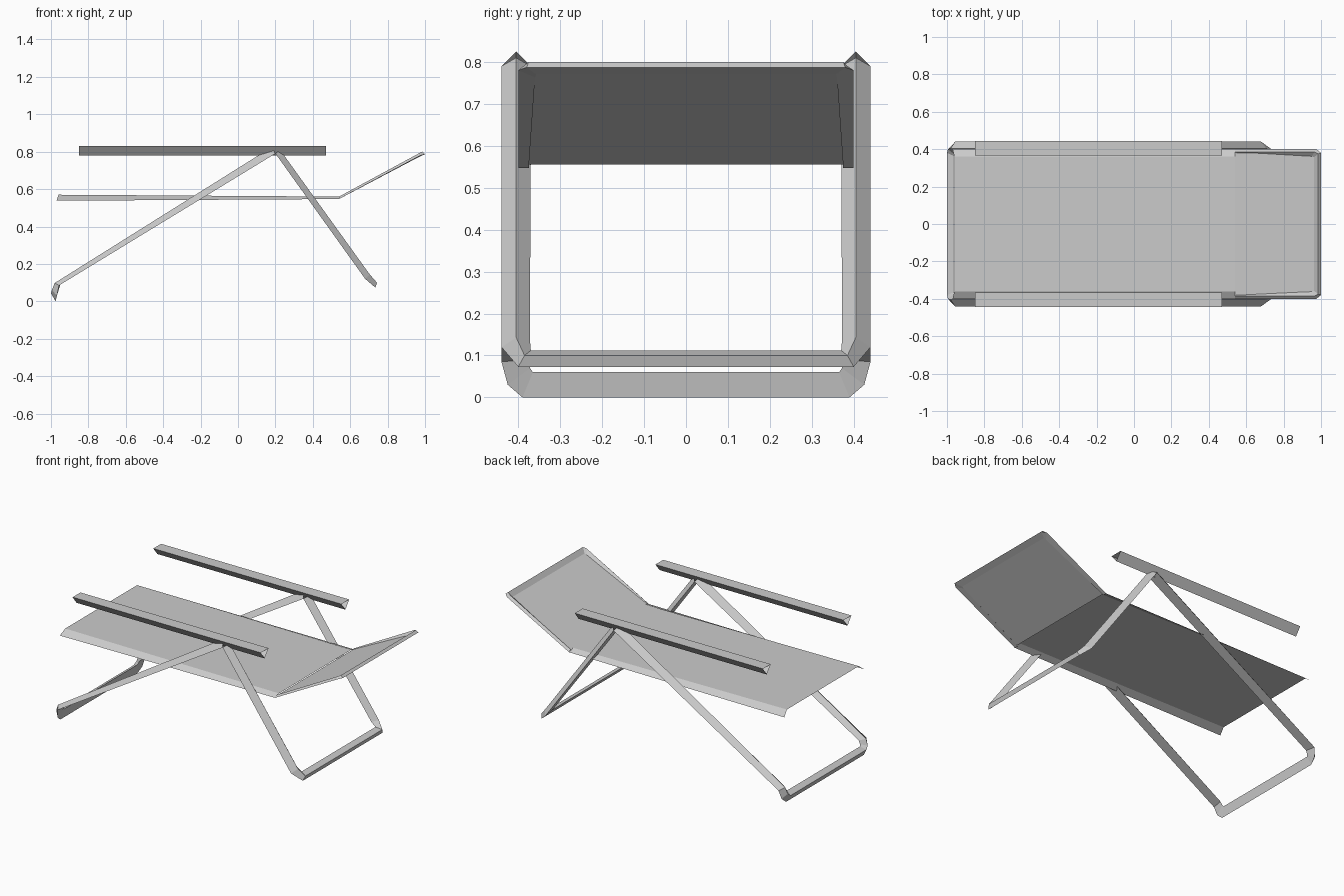
import bpy, bmesh


def loft(name, sections, closed=True):
    """Skin a list of cross-sections, leaving the ends open."""
    bm = bmesh.new()
    rings = [[bm.verts.new(p) for p in s] for s in sections]
    n = len(rings[0])
    for a, b in zip(rings, rings[1:]):
        for i in range(n if closed else n - 1):
            j = (i + 1) % n
            bm.faces.new((a[i], a[j], b[j], b[i]))
    bmesh.ops.recalc_face_normals(bm, faces=bm.faces)
    # open sheets should face upward
    if not closed and sum(f.normal.z for f in bm.faces) < 0:
        bmesh.ops.reverse_faces(bm, faces=bm.faces)
    me = bpy.data.meshes.new(name)
    bm.to_mesh(me)
    bm.free()
    ob = bpy.data.objects.new(name, me)
    bpy.context.collection.objects.link(ob)
    return ob


def u_frame(name, half):
    """U-shaped triangular tube: one side is given, the other mirrored in y."""
    other = [[(x, -y, z) for x, y, z in s] for s in reversed(half)]
    return loft(name, half + other)


# leg frames, each section is (outer, ridge, inner)
u_frame("long_leg_frame", [
    [(0.20, -0.44, 0.79), (0.18, -0.405, 0.825), (0.20, -0.37, 0.79)],
    [(-0.957, -0.44, 0.085), (-0.98, -0.405, 0.098), (-0.95, -0.375, 0.09)],
    [(-0.968, -0.425, 0.03), (-0.995, -0.40, 0.06), (-0.96, -0.372, 0.07)],
    [(-0.975, -0.39, 0.0), (-1.0, -0.38, 0.043), (-0.965, -0.365, 0.06)],
])
u_frame("short_leg_frame", [
    [(0.20, -0.44, 0.79), (0.225, -0.405, 0.81), (0.20, -0.37, 0.79)],
    [(0.68, -0.44, 0.12), (0.705, -0.405, 0.143), (0.675, -0.372, 0.135)],
    [(0.735, -0.40, 0.073), (0.743, -0.385, 0.10), (0.705, -0.37, 0.112)],
])

# armrests: open-ended prisms, flat on top and pointed underneath
for side, s in (("left", 1), ("right", -1)):
    loft(side + "_armrest", [
        [(x, s * 0.365, 0.83), (x, s * 0.443, 0.83), (x, s * 0.405, 0.78)]
        for x in (-0.85, 0.47)])

# seat sheet with folded-down sides
loft("seat", [
    [(xe, -0.40, ze), (x, -0.36, z), (x, 0.36, z), (xe, 0.40, ze)]
    for x, z, xe, ze in ((-0.96, 0.57, -0.97, 0.538), (0.54, 0.56, 0.54, 0.547))],
    closed=False)

# backrest sheet and its rim
loft("backrest", [
    [(0.54, -0.385, 0.555), (0.54, 0.385, 0.555)],
    [(0.965, -0.365, 0.772), (0.965, 0.365, 0.772)]], closed=False)
u_frame("backrest_rim", [
    [(0.54, -0.40, 0.547), (0.54, -0.385, 0.56), (0.54, -0.375, 0.547)],
    [(0.975, -0.40, 0.78), (0.965, -0.385, 0.79), (0.95, -0.36, 0.763)],
    [(1.0, -0.38, 0.787), (0.985, -0.375, 0.80), (0.962, -0.357, 0.77)],
])
